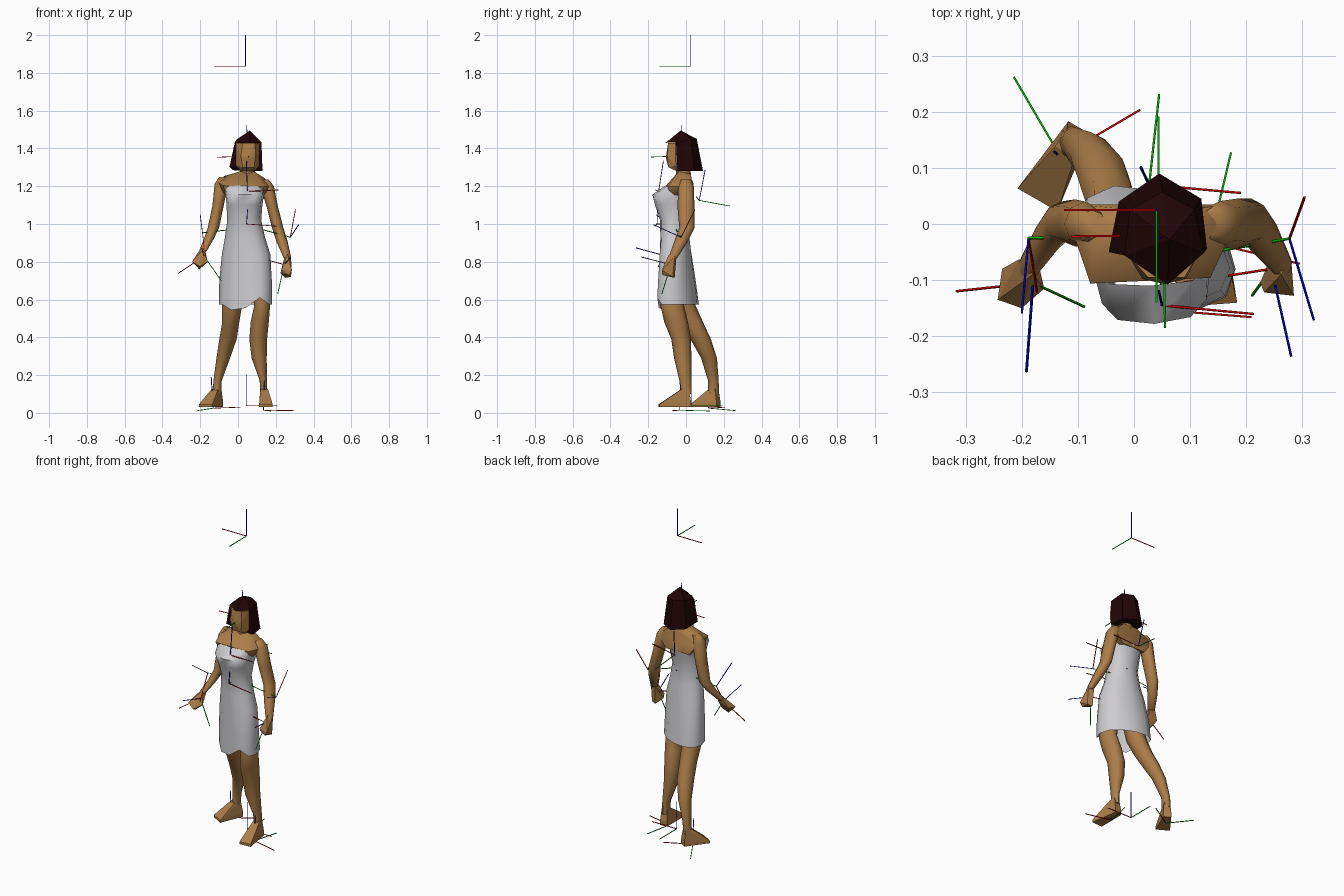
import bpy, bmesh, math
from mathutils import Vector


def material(name, rgb):
    m = bpy.data.materials.new(name)
    m.diffuse_color = (*rgb, 1)
    return m


SKIN = material("skin", (0.41, 0.205, 0.066))
CLOTH = material("pale grey cloth", (0.61, 0.60, 0.62))
HAIR = material("dark brown hair", (0.015, 0.0015, 0.002))
RED = material("axis red", (0.52, 0.0, 0.0))
GREEN = material("axis green", (0.0, 0.42, 0.0))
BLUE = material("axis blue", (0.0, 0.0, 0.37))


def finish(bm, name, mats, smooth=None):
    bmesh.ops.recalc_face_normals(bm, faces=bm.faces[:])
    me = bpy.data.meshes.new(name)
    bm.to_mesh(me)
    bm.free()
    ob = bpy.data.objects.new(name, me)
    bpy.context.collection.objects.link(ob)
    for m in mats:
        me.materials.append(m)
    if smooth:
        bpy.ops.object.select_all(action='DESELECT')
        ob.select_set(True)
        bpy.context.view_layer.objects.active = ob
        bpy.ops.object.shade_smooth_by_angle(angle=math.radians(smooth))
    return ob


def power(v, e):
    return math.copysign(abs(v) ** e, v) if abs(v) > 1e-6 else 0.0


def loft(name, mat, rings, n, caps=True, tweak=None):
    """Rings of (cx, cy, z, rx, ry[, squareness, sideways shear, front tilt])."""
    bm = bmesh.new()
    loops = []
    for k, (cx, cy, z, rx, ry, *extra) in enumerate(rings):
        sq, shear, tilt = (extra + [1, 0, 0])[:3] if not extra else extra
        loop = []
        for i in range(n):
            a = math.tau * i / n
            x, y = rx * power(math.cos(a), sq), ry * power(math.sin(a), sq)
            y -= shear * x
            co = Vector((cx + x, cy + y, z - tilt * y))
            if tweak:
                tweak(k, i, co)
            loop.append(bm.verts.new(co))
        loops.append(loop)
    for a, b in zip(loops, loops[1:]):
        for i in range(n):
            j = (i + 1) % n
            bm.faces.new((a[i], a[j], b[j], b[i]))
    if caps:
        bm.faces.new(loops[0])
        bm.faces.new(loops[-1])
    return finish(bm, name, [mat], 60)


def hull(name, mat, pts, smooth=None):
    bm = bmesh.new()
    for p in pts:
        bm.verts.new(p)
    bmesh.ops.convex_hull(bm, input=bm.verts[:])
    loose = [v for v in bm.verts if not v.link_faces]
    bmesh.ops.delete(bm, geom=loose, context='VERTS')
    return finish(bm, name, [mat], smooth)


# Towel dress with the hips turned, and a small slit lifted into the hem
def slit(k, i, co):
    if k == 0:
        co.z += {10: .035, 8: -.03, 9: -.02}.get(i, 0)


loft("towel_dress", CLOTH, [
    (.04, -.042, .575, .141, .102, .9, .27, 0), (.04, -.048, .70, .139, .092, .9, .25, 0),
    (.043, -.055, .84, .128, .083, .95, .18, 0), (.037, -.059, .93, .106, .077, 1, .1, 0),
    (.033, -.063, 1.02, .09, .074, .95, .03, 0), (.034, -.068, 1.10, .095, .096, .8, 0, 0),
    (.036, -.07, 1.155, .102, .108, .65, -.04, 0), (.03, -.038, 1.178, .11, .072, .6, -.04, .35)],
    12, caps=False, tweak=slit)

# Chest and shoulders: broad slab sloping from the towel edge up to the neck
hull("chest_and_shoulders", SKIN, [
    (-.078, -.106, 1.203), (.136, -.096, 1.197), (-.112, -.005, 1.225), (-.10, .035, 1.205),
    (.178, -.005, 1.2), (.165, .035, 1.195), (-.07, .0, 1.255), (.14, .0, 1.243),
    (.01, -.04, 1.278), (.085, -.04, 1.278), (.0, .025, 1.268), (.095, .025, 1.265),
    (-.045, .035, 1.13), (.11, .035, 1.13), (-.06, -.08, 1.14), (.125, -.08, 1.14)], 50)
loft("neck", SKIN, [(.05, -.012, 1.25, .042, .04), (.05, -.02, 1.34, .035, .035)], 8)

# Arms
loft("left_arm", SKIN, [
    (-.075, .0, 1.25, .025, .025), (-.088, .0, 1.212, .036, .04),
    (-.105, .002, 1.10, .03, .042), (-.13, .005, .98, .03, .035),
    (-.155, -.025, .92, .026, .03), (-.187, -.075, .855, .02, .022)], 8)
loft("right_arm", SKIN, [
    (.135, .0, 1.235, .027, .026), (.154, .0, 1.20, .036, .041),
    (.182, .0, 1.09, .03, .045), (.21, .005, .98, .03, .04),
    (.232, -.025, .91, .03, .036), (.262, -.07, .82, .02, .024)], 8)

# Hands
hull("left_hand", SKIN, [
    (-.205, -.063, .86), (-.172, -.063, .85), (-.18, -.09, .87),
    (-.16, -.115, .80), (-.20, -.15, .775), (-.243, -.135, .80),
    (-.235, -.08, .81), (-.205, -.12, .76), (-.17, -.10, .79)])
hull("right_hand", SKIN, [
    (.247, -.05, .83), (.28, -.06, .83), (.262, -.09, .84),
    (.285, -.128, .755), (.232, -.122, .76), (.225, -.105, .74),
    (.28, -.07, .72), (.25, -.06, .715), (.27, -.125, .73)])

# Legs
loft("left_leg", SKIN, [
    (-.01, -.035, .70, .055, .055), (-.032, -.012, .57, .054, .062),
    (-.04, .035, .47, .045, .06), (-.053, .078, .39, .046, .054),
    (-.078, .122, .29, .036, .042), (-.108, .145, .17, .022, .028),
    (-.112, .145, .10, .022, .03)], 8)
loft("right_leg", SKIN, [
    (.10, -.065, .70, .045, .05), (.118, -.07, .63, .042, .056),
    (.128, -.073, .57, .042, .062), (.115, -.052, .48, .048, .063),
    (.107, -.026, .39, .047, .052), (.112, -.017, .29, .04, .046),
    (.134, -.003, .17, .019, .032), (.136, .0, .10, .02, .028)], 8)


# Feet: ankle, heel and flat toes laid along a direction
def foot(name, heel, toe, toe_width):
    heel, toe = Vector(heel), Vector(toe)
    d = (toe - heel).normalized()
    s = Vector((-d.y, d.x, 0))
    pts = []
    for q in (-1, 1):
        pts += [heel + s * q * .022 + Vector((0, 0, h)) for h in (0, .03)]
        pts.append(heel + d * .012 + s * q * .018 + Vector((0, 0, .10)))
        pts.append(heel + d * .05 + s * q * .02 + Vector((0, 0, .095)))
        pts += [toe + s * q * toe_width + Vector((0, 0, h)) for h in (0, .015)]
    hull(name, SKIN, pts)


foot("left_foot", (-.098, .172, .03), (-.172, .043, .03), .041)
foot("right_foot", (.135, .025, .03), (.148, -.143, .03), .036)

# Head with a broad jaw
hull("head", SKIN, [
    (-.01, -.056, 1.428), (.113, -.056, 1.428), (.025, -.095, 1.428), (.09, -.095, 1.428),
    (.015, -.098, 1.36), (.093, -.098, 1.36), (.025, -.093, 1.30), (.085, -.093, 1.30),
    (-.01, -.054, 1.31), (.112, -.054, 1.31), (.015, -.05, 1.28), (.09, -.05, 1.28),
    (.055, -.107, 1.35), (.055, .02, 1.29), (.055, .02, 1.42)])

# Bobbed hair: six-sided crown with four hanging panels, open at the face
bm = bmesh.new()
top = bm.verts.new((.063, -.028, 1.495))
crown = [bm.verts.new(p) for p in (
    (.06, -.108, 1.43), (-.017, -.056, 1.432), (-.007, .025, 1.448),
    (.05, .057, 1.45), (.108, .026, 1.448), (.124, -.052, 1.432))]
ends = [bm.verts.new(p) for p in (
    (-.045, -.05, 1.303), (-.027, .04, 1.285), (.045, .09, 1.28),
    (.12, .045, 1.28), (.13, -.044, 1.28))]
for i in range(6):
    bm.faces.new((top, crown[i], crown[(i + 1) % 6]))
for i in range(4):
    bm.faces.new((crown[i + 1], ends[i], ends[i + 1], crown[i + 2]))
bm.faces.new(ends)
bm.faces.new((crown[1], crown[5], ends[4], ends[0]))
bm.faces.new((crown[0], crown[1], crown[5]))
finish(bm, "bobbed_hair", [HAIR])


# Joint axis markers: three thin rods from an origin
def axes(name, origin, a, a_tip, b, b_tip, length=.165):
    o = Vector(origin)
    d = {a: (Vector(a_tip) - o).normalized()}
    t = Vector(b_tip) - o
    d[b] = (t - d[a] * t.dot(d[a])).normalized()
    c = 3 - a - b
    d[c] = d[(c + 1) % 3].cross(d[(c + 2) % 3])
    bm = bmesh.new()
    for k in range(3):
        u, v = d[(k + 1) % 3] * .0018, d[(k + 2) % 3] * .0018
        ring = [(u, v), (-u, v), (-u, -v), (u, -v)]
        lo = [bm.verts.new(o + p + q) for p, q in ring]
        hi = [bm.verts.new(o + p + q + d[k] * length) for p, q in ring]
        quads = [(lo[i], lo[(i + 1) % 4], hi[(i + 1) % 4], hi[i]) for i in range(4)]
        for f in quads + [lo, hi]:
            bm.faces.new(f).material_index = k
    finish(bm, name, [RED, GREEN, BLUE])


X, Y, Z = 0, 1, 2
axes("overhead_axes", (.04, .025, 1.835), X, (-1, .025, 1.835), Y, (.04, -1, 1.835))
axes("ground_axes", (.044, .027, .037), X, (1, .027, .037), Y, (.044, 1, .037))
axes("head_axes", (.053, -.02, 1.36), X, (-.113, -.022, 1.353), Y, (.06, -.185, 1.355))
axes("chest_axes", (.05, -.145, 1.172), X, (.21, -.16, 1.18), Z, (.04, -.12, 1.33))
axes("waist_axes", (.045, -.153, 1.0), X, (.21, -.166, .988), Z, (.046, -.15, 1.16))
axes("upper_back_axes", (.027, .07, 1.125), Y, (.045, .233, 1.095), Z, (.012, .1, 1.285))
axes("left_elbow_axes", (-.188, -.025, .953), Z, (-.2, -.16, 1.05), X, (-.17, -.085, .80))
axes("right_elbow_axes", (.277, -.026, .93), X, (.303, .045, 1.07), Z, (.317, -.168, .985))
axes("left_wrist_axes", (-.18, -.105, .83), X, (-.318, -.12, .738), Y, (-.09, -.15, .69))
axes("right_wrist_axes", (.245, -.08, .785), Z, (.28, -.235, .825), Y, (.21, -.135, .625))
axes("left_foot_axes", (-.131, .12, .025), X, (.01, .203, .03), Y, (-.215, .26, .012))
axes("right_foot_axes", (.135, -.033, .014), X, (.30, -.072, .012), Y, (.173, .125, .01))
